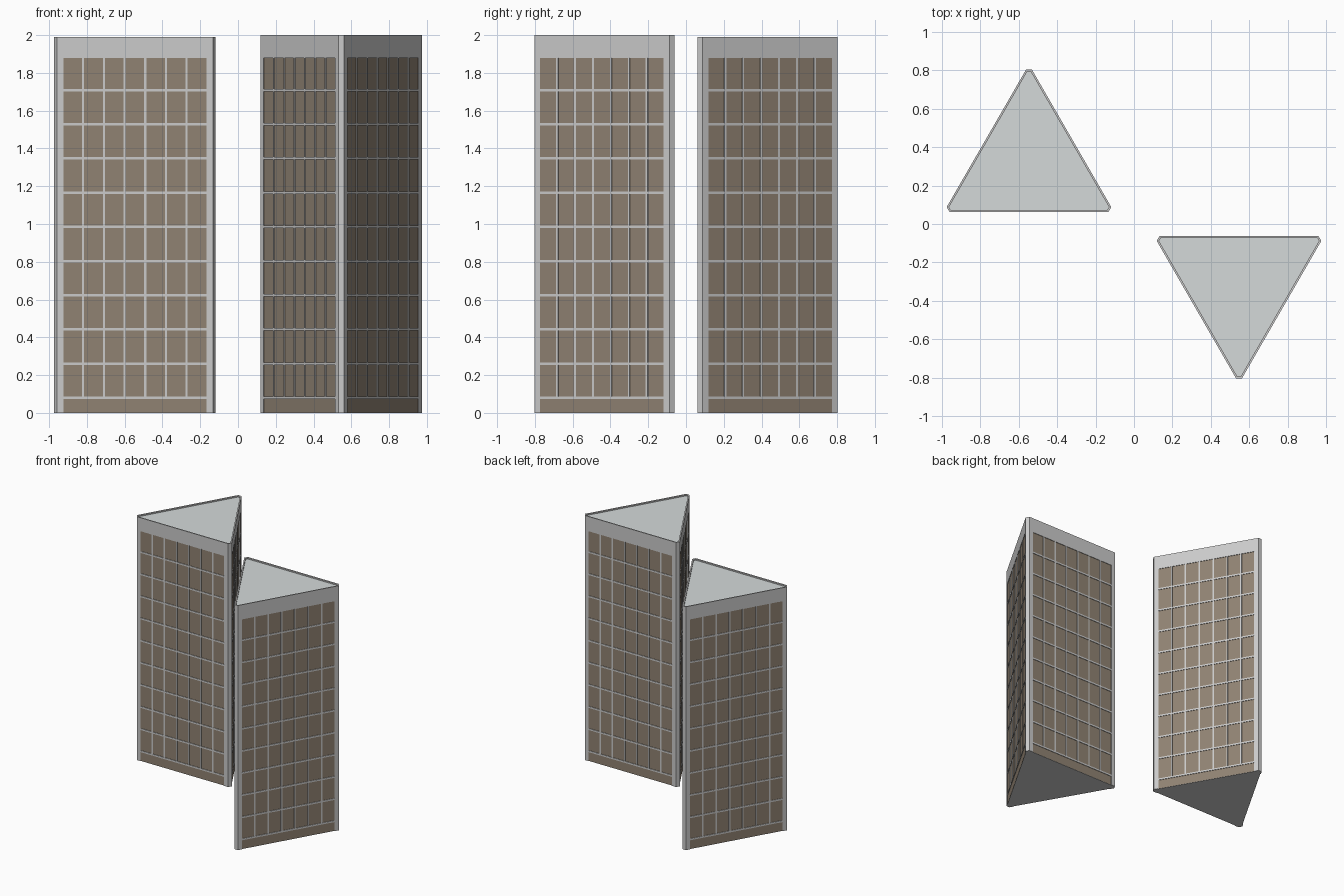
import bpy, bmesh, math
from mathutils import Vector, Matrix

if "Cube" in bpy.data.objects:
    bpy.data.objects.remove(bpy.data.objects["Cube"])

SIDE = 0.886          # side of the uncut triangle
CUT = 0.03            # corner chamfer, measured along a side
POST = 0.035          # corner post width on each face
RECESS = 0.004        # glass sits behind the frame
INR = SIDE / (2 * math.sqrt(3))
GLASS_TOP = 1.88
BAND_Z, BAND_STEP = 0.08, 0.181
GLASS_W = SIDE - 2 * (CUT + POST)


def material(name, color):
    m = bpy.data.materials.new(name)
    m.diffuse_color = (*color, 1)
    m.use_nodes = True
    m.node_tree.nodes["Principled BSDF"].inputs["Base Color"].default_value = m.diffuse_color
    return m


glass_mat = material("bronze_glass", (0.28, 0.225, 0.17))
roof_mat = material("roof_grey", (0.66, 0.70, 0.70))


def finish(name, bm, place, mat=None):
    bmesh.ops.recalc_face_normals(bm, faces=bm.faces)
    me = bpy.data.meshes.new(name)
    bm.to_mesh(me)
    bm.free()
    ob = bpy.data.objects.new(name, me)
    bpy.context.collection.objects.link(ob)
    ob.matrix_world = place
    if mat:
        me.materials.append(mat)
    return ob


def turn(k):
    return Matrix.Rotation(k * 2 * math.pi / 3, 4, 'Z')


def outline(inset):
    """Chamfered triangle, base side facing -y, offset inward."""
    r = INR - inset
    half = SIDE / 2 - CUT - inset / math.sqrt(3)
    return [turn(k) @ Vector((s * half, -r, 0)) for k in range(3) for s in (-1, 1)]


def prism(bm, pts, z0, z1):
    f = bm.faces.new([bm.verts.new((p.x, p.y, z0)) for p in pts])
    top = bmesh.ops.extrude_face_region(bm, geom=[f])
    vs = [v for v in top["geom"] if isinstance(v, bmesh.types.BMVert)]
    bmesh.ops.translate(bm, verts=vs, vec=(0, 0, z1 - z0))


def box(bm, k, x0, x1, z0, z1):
    """Thin bar on facade k."""
    pts = [turn(k) @ Vector((x, y, 0)) for x, y in
           ((x0, -INR), (x1, -INR), (x1, -INR + 0.012), (x0, -INR + 0.012))]
    prism(bm, pts, z0, z1)


def tower(label, place, height):
    # glazed core
    bm = bmesh.new()
    prism(bm, outline(RECESS), 0.002, GLASS_TOP + 0.01)
    finish(label + "_glass_core", bm, place, glass_mat)

    # underside plate
    bm = bmesh.new()
    prism(bm, outline(RECESS), 0, 0.002)
    finish(label + "_base_plate", bm, place)

    # corner posts
    bm = bmesh.new()
    a, b = SIDE / 2 - CUT - POST, SIDE / 2 - CUT
    for k in range(3):
        pts = [turn(k) @ Vector((x, -INR, 0)) for x in (a, b)]
        pts += [turn(k + 1) @ Vector((-x, -INR, 0)) for x in (b, a)]
        prism(bm, pts, 0, GLASS_TOP)
    finish(label + "_corner_posts", bm, place)

    # floor bands and mullions
    bands, mullions = bmesh.new(), bmesh.new()
    pitch = (GLASS_W + 0.011) / 7
    for k in range(3):
        for i in range(10):
            z = BAND_Z + i * BAND_STEP
            box(bands, k, -GLASS_W / 2, GLASS_W / 2, z - 0.0065, z + 0.0065)
        for i in range(6):
            x = (i - 2.5) * pitch
            box(mullions, k, x - 0.0055, x + 0.0055, BAND_Z, GLASS_TOP)
    finish(label + "_floor_bands", bands, place)
    finish(label + "_mullions", mullions, place)

    # crown with sunken roof
    bm = bmesh.new()
    prism(bm, outline(0), GLASS_TOP, height)
    bm.faces.ensure_lookup_table()
    top = max(bm.faces, key=lambda f: f.calc_center_median().z)
    bmesh.ops.inset_region(bm, faces=[top], thickness=0.012)
    bmesh.ops.translate(bm, verts=top.verts, vec=(0, 0, -0.001))
    low = bmesh.ops.extrude_face_region(bm, geom=[top])
    vs = [v for v in low["geom"] if isinstance(v, bmesh.types.BMVert)]
    bmesh.ops.translate(bm, verts=vs, vec=(0, 0, -0.011))
    if top.is_valid:
        bm.faces.remove(top)
    finish(label + "_crown", bm, place)

    # roof deck
    bm = bmesh.new()
    prism(bm, outline(0.012), height - 0.02, height - 0.01)
    finish(label + "_roof_deck", bm, place, roof_mat)


CY = 0.062 + INR
tower("left_tower", Matrix.Translation((-0.546, CY, 0)), 1.99)
tower("right_tower", Matrix.Translation((0.546, -CY, 0)) @ Matrix.Rotation(math.pi, 4, 'Z'), 2.0)
